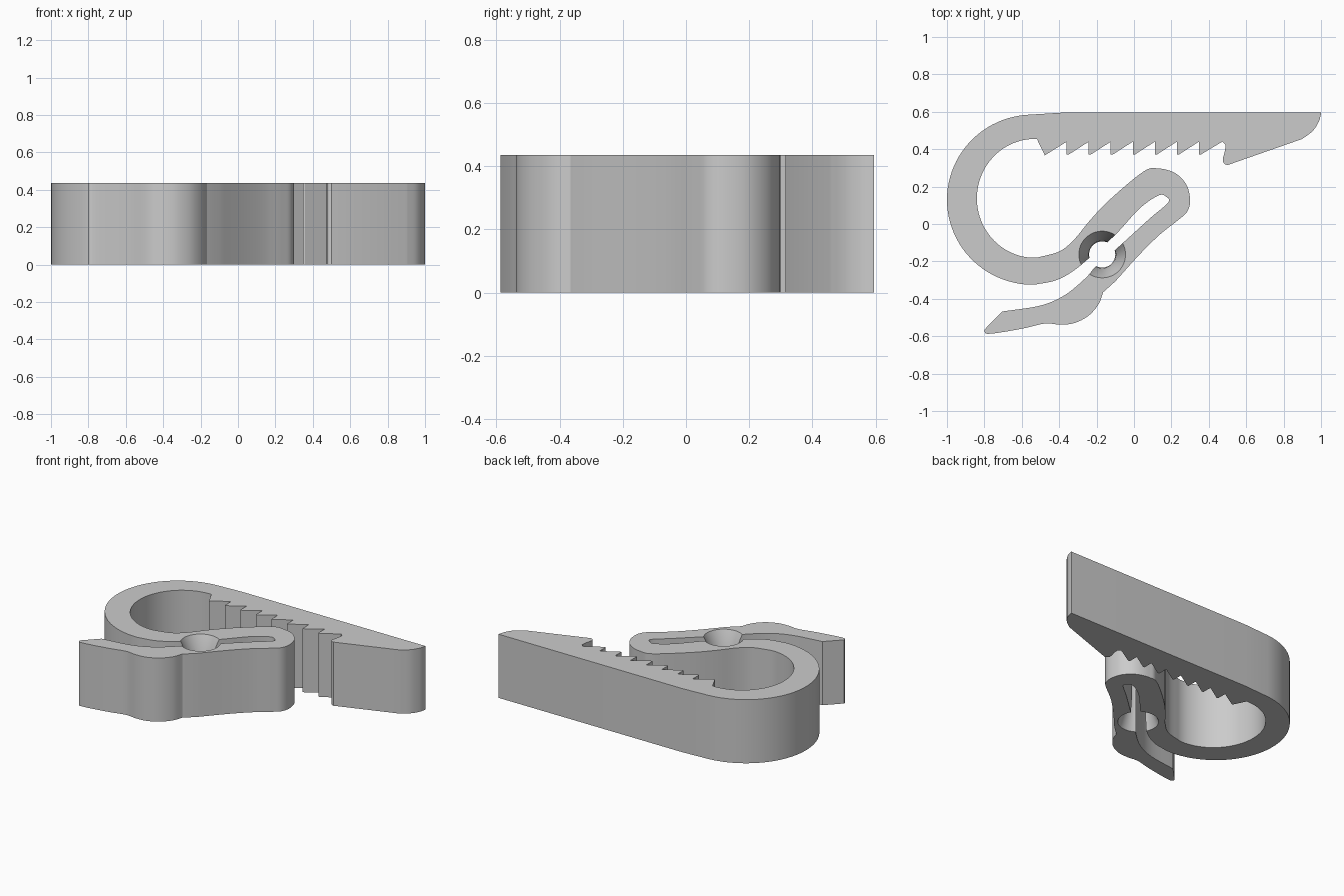
import bpy, bmesh, math
from mathutils import Vector

if "Cube" in bpy.data.objects:
    bpy.data.objects.remove(bpy.data.objects["Cube"])

H = 0.435                      # clip height
HOLE = (-0.17, -0.163)         # hole centre


def smooth(pts, n=6):
    """Catmull-Rom curve through the points."""
    p = [Vector(q) for q in pts]
    p = [2 * p[0] - p[1]] + p + [2 * p[-1] - p[-2]]
    out = []
    for a, b, c, d in zip(p, p[1:], p[2:], p[3:]):
        for i in range(n):
            t = i / n
            out.append(0.5 * (2 * b + (c - a) * t + (2 * a - 5 * b + 4 * c - d) * t * t
                              + (3 * b - a - 3 * c + d) * t ** 3))
    return out + [p[-2]]


def arc(cx, cy, rx, ry, a0, a1, n):
    angles = [math.radians(a0 + (a1 - a0) * i / n) for i in range(n + 1)]
    return [(cx + rx * math.cos(a), cy + ry * math.sin(a)) for a in angles]


# straight back edge and outer loop
outline = [(1, 0.595), (-0.39, 0.595)]
outline += arc(-0.54, 0.13, 0.46, 0.455, 95, 265, 44)
# slot: upper edge, round end, lower edge
outline += smooth([(-0.53, -0.324), (-0.42, -0.302), (-0.33, -0.255), (-0.235, -0.178),
                   (-0.1, -0.058), (0.03, 0.083), (0.13, 0.152), (0.17, 0.147),
                   (0.183, 0.115), (0.085, 0.03), (-0.1, -0.138), (-0.2, -0.222),
                   (-0.26, -0.29), (-0.37, -0.38), (-0.5, -0.436), (-0.705, -0.468)])
# finger lever underside
outline += smooth([(-0.8, -0.565), (-0.797, -0.58), (-0.78, -0.587), (-0.715, -0.58),
                   (-0.585, -0.557), (-0.475, -0.532), (-0.395, -0.538), (-0.32, -0.53),
                   (-0.245, -0.492), (-0.19, -0.43), (-0.165, -0.365)])
# lower jaw head and the inside curve of the loop
outline += smooth([(-0.1, -0.307), (0.03, -0.163), (0.14, -0.055), (0.235, 0.02),
                   (0.285, 0.067), (0.3, 0.13), (0.28, 0.21), (0.22, 0.272),
                   (0.13, 0.297), (0.05, 0.28), (-0.13, 0.13), (-0.235, 0.02),
                   (-0.32, -0.083), (-0.4, -0.147), (-0.52, -0.18)])
outline += arc(-0.53, 0.137, 0.31, 0.318, 265, 88, 40)
# teeth of the upper jaw
outline += [(-0.477, 0.367)]
for i in range(7):
    x = -0.36 + 0.1178 * i
    outline += [(x, 0.44), (x, 0.372), (x + 0.012, 0.372)]
outline += [(0.472, 0.44)]
# hooked last tooth and rounded jaw tip
outline += smooth([(0.488, 0.425), (0.487, 0.395), (0.475, 0.345), (0.482, 0.323),
                   (0.5, 0.315)], 4)
outline += smooth([(0.9, 0.455), (0.955, 0.497), (0.988, 0.547), (0.999, 0.585)])

grey = bpy.data.materials.new("light grey")
grey.diffuse_color = (0.6, 0.6, 0.6, 1)
grey.use_nodes = True
grey.node_tree.nodes["Principled BSDF"].inputs["Base Color"].default_value = grey.diffuse_color


def make_object(name, bm):
    bmesh.ops.recalc_face_normals(bm, faces=bm.faces)
    mesh = bpy.data.meshes.new(name)
    bm.to_mesh(mesh)
    bm.free()
    mesh.materials.append(grey)
    ob = bpy.data.objects.new(name, mesh)
    bpy.context.collection.objects.link(ob)
    return ob


# clip body: extruded outline
bm = bmesh.new()
face = bm.faces.new([bm.verts.new((p[0], p[1], 0)) for p in outline])
ext = bmesh.ops.extrude_face_region(bm, geom=[face])
bmesh.ops.translate(bm, vec=(0, 0, H),
                    verts=[v for v in ext["geom"] if isinstance(v, bmesh.types.BMVert)])
clip = make_object("clip_body", bm)

# hourglass hole cutter: revolved profile, flared at both ends
half = [(0.125, -0.02), (0.125, 0.0), (0.112, 0.03), (0.098, 0.07), (0.084, 0.115),
        (0.074, 0.165)]
profile = half + [(0.07, H / 2)] + [(r, H - z) for r, z in reversed(half)]
N = 48
bm = bmesh.new()
rings = [[bm.verts.new((HOLE[0] + r * math.cos(2 * math.pi * i / N),
                        HOLE[1] + r * math.sin(2 * math.pi * i / N), z)) for i in range(N)]
         for r, z in profile]
for lo, hi in zip(rings, rings[1:]):
    for i in range(N):
        j = (i + 1) % N
        bm.faces.new((lo[i], lo[j], hi[j], hi[i]))
bm.faces.new(rings[0])
bm.faces.new(rings[-1])
cutter = make_object("hole_cutter", bm)
cutter.hide_render = True
cutter.hide_set(True)

cut = clip.modifiers.new("hole", "BOOLEAN")
cut.operation = "DIFFERENCE"
cut.solver = "EXACT"
cut.object = cutter
bpy.context.view_layer.objects.active = clip
clip.select_set(True)
bpy.ops.object.modifier_apply(modifier=cut.name)
bpy.data.objects.remove(cutter)
bpy.ops.object.shade_smooth_by_angle(angle=math.radians(25))
